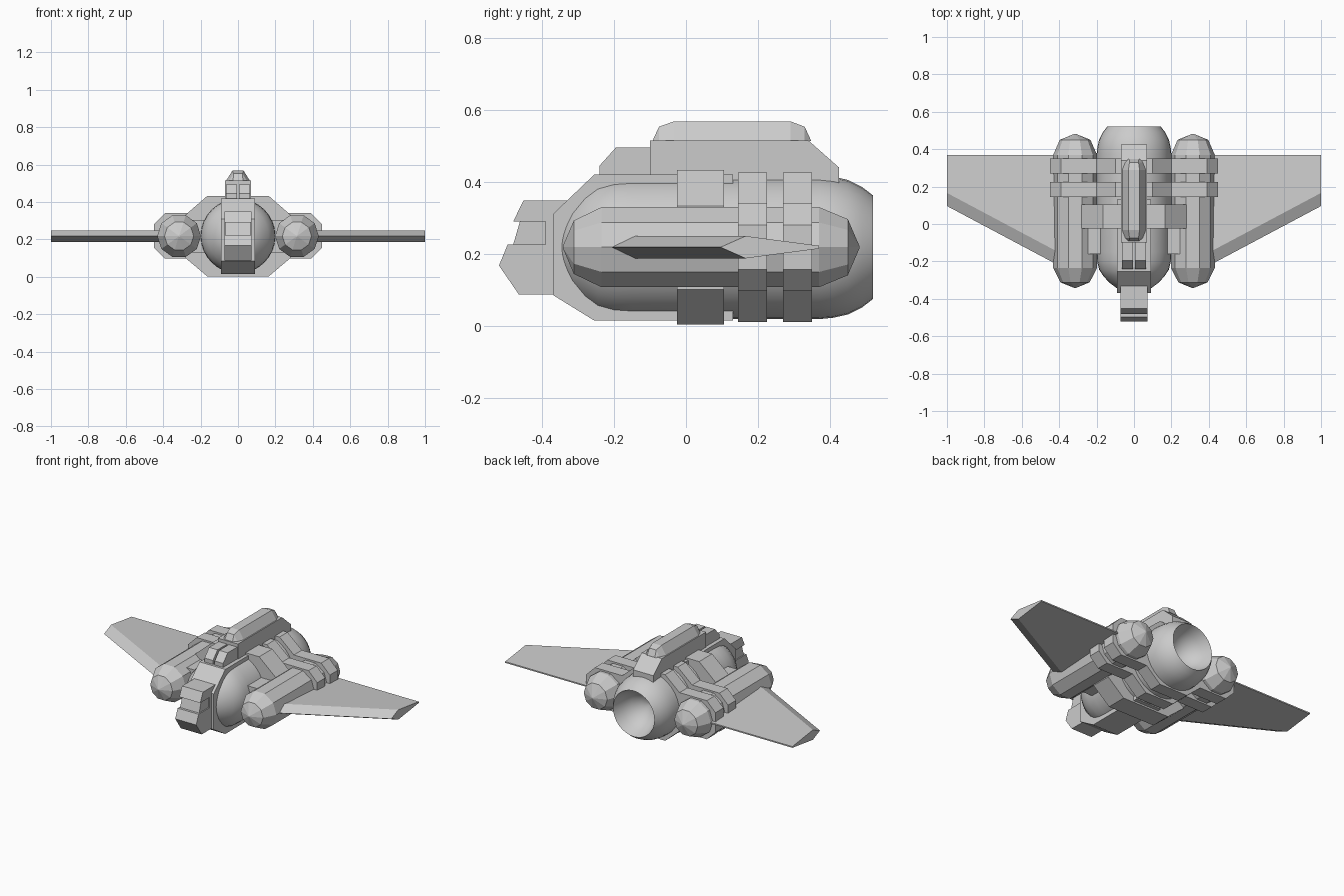
import bpy, bmesh
from math import cos, sin, pi, radians

ZC = 0.218  # height of the main axis


def finish(name, bm, smooth=False):
    bmesh.ops.remove_doubles(bm, verts=bm.verts, dist=1e-5)
    bmesh.ops.recalc_face_normals(bm, faces=bm.faces)
    me = bpy.data.meshes.new(name)
    bm.to_mesh(me)
    bm.free()
    ob = bpy.data.objects.new(name, me)
    bpy.context.collection.objects.link(ob)
    if smooth:
        bpy.context.view_layer.objects.active = ob
        ob.select_set(True)
        bpy.ops.object.shade_smooth_by_angle(angle=radians(35))
        ob.select_set(False)
    return ob


def loft(name, rings, smooth=False, caps=True):
    bm = bmesh.new()
    vs = [[bm.verts.new(p) for p in r] for r in rings]
    n = len(rings[0])
    for a, b in zip(vs, vs[1:]):
        for i in range(n):
            bm.faces.new((a[i], a[(i + 1) % n], b[(i + 1) % n], b[i]))
    if caps:
        bm.faces.new(vs[0])
        bm.faces.new(vs[-1])
    return finish(name, bm, smooth)


def side_plate(name, yz, x0, x1):
    return loft(name, [[(x, y, z) for y, z in yz] for x in (x0, x1)])


def band(name, half, y0, y1):
    # half outline in x,z mirrored to the other side
    xz = half + [(-x, z) for x, z in reversed(half)]
    return loft(name, [[(x, y, z) for x, z in xz] for y in (y0, y1)])


def lathe(name, prof, n, xc=0, turn=0, smooth=False):
    rings = [[(xc + r * cos(turn + 2 * pi * i / n), y, ZC + r * sin(turn + 2 * pi * i / n))
              for i in range(n)] for y, r in prof]
    return loft(name, rings, smooth)


def mirror(ob):
    m = ob.modifiers.new("mirror", 'MIRROR')
    m.use_axis[0] = True
    return ob


# main fuselage with hollow rear nozzle
lathe("fuselage", [(-0.362, 0.004), (-0.358, 0.05), (-0.345, 0.09), (-0.315, 0.13),
                   (-0.28, 0.163), (-0.245, 0.186), (-0.20, 0.197), (-0.15, 0.2),
                   (0.37, 0.2), (0.41, 0.196), (0.45, 0.187), (0.49, 0.167), (0.52, 0.144),
                   (0.46, 0.125), (0.41, 0.095), (0.375, 0.05), (0.36, 0.004)],
      32, smooth=True)

# keel frame wrapping the front of the fuselage
side_plate("keel_frame", [(-0.37, 0.085), (-0.255, 0.014), (0.13, 0.014), (0.13, 0.42),
                          (-0.255, 0.42), (-0.37, 0.31)], -0.09, 0.09)

# head with recessed visor
side_plate("head_upper", [(-0.48, 0.29), (-0.452, 0.348), (-0.32, 0.348), (-0.32, 0.29)],
           -0.073, 0.073)
side_plate("head_middle", [(-0.39, 0.225), (-0.39, 0.29), (-0.32, 0.29), (-0.32, 0.225)],
           -0.073, 0.073)
side_plate("visor", [(-0.482, 0.22), (-0.46, 0.295), (-0.37, 0.295), (-0.37, 0.22)],
           -0.066, 0.066)
side_plate("head_lower", [(-0.52, 0.167), (-0.496, 0.225), (-0.32, 0.225), (-0.32, 0.087),
                          (-0.465, 0.087)], -0.073, 0.073)

# twin blocks in front of the spine
mirror(side_plate("twin_block", [(-0.24, 0.40), (-0.24, 0.445), (-0.195, 0.495),
                                 (-0.08, 0.495), (-0.08, 0.40)], 0.006, 0.065))

# dorsal spine
side_plate("spine", [(-0.10, 0.36), (-0.10, 0.515), (0.34, 0.515), (0.425, 0.44),
                     (0.425, 0.392), (0.36, 0.36)], -0.07, 0.07)

# tapered pod on the spine: y, base half width, top half width, top height
loft("spine_pod", [[(-w, y, 0.513), (-t, y, z), (t, y, z), (w, y, 0.513)] for y, w, t, z in
                   [(-0.092, 0.032, 0.026, 0.516), (-0.075, 0.048, 0.024, 0.553),
                    (-0.033, 0.064, 0.03, 0.568), (0.29, 0.064, 0.03, 0.568),
                    (0.33, 0.048, 0.024, 0.553), (0.347, 0.032, 0.026, 0.516)]])

# faceted side engines
mirror(lathe("side_engine", [(-0.342, 0.004), (-0.312, 0.078), (-0.235, 0.117), (0.37, 0.117),
                             (0.45, 0.082), (0.482, 0.004)], 10, xc=0.315))

# wings with diamond section
rings = [[(x, le, ZC), (x, le + 0.07, ZC + 0.031), (x, 0.37, ZC + 0.004),
          (x, 0.37, ZC - 0.004), (x, le + 0.07, ZC - 0.031)]
         for x, le in ((0.33, -0.26), (1.0, 0.096))]
mirror(loft("wing", rings))

# front collar around the fuselage
band("front_collar", [(0.165, 0.432), (0.28, 0.332), (0.28, 0.1), (0.165, 0.003)], -0.025, 0.105)

# rear straps clamping fuselage and engines
strap = [(0.1, 0.426), (0.2, 0.34), (0.39, 0.34), (0.45, 0.28),
         (0.45, 0.156), (0.39, 0.097), (0.2, 0.097), (0.1, 0.01)]
for i, y in enumerate((0.145, 0.27)):
    band(f"rear_strap_{i + 1}", strap, y, y + 0.08)

# filler blocks between fuselage and engines
mirror(side_plate("side_filler", [(-0.16, 0.13), (-0.16, 0.305), (0.0, 0.305), (0.0, 0.13)],
                  0.17, 0.26))
